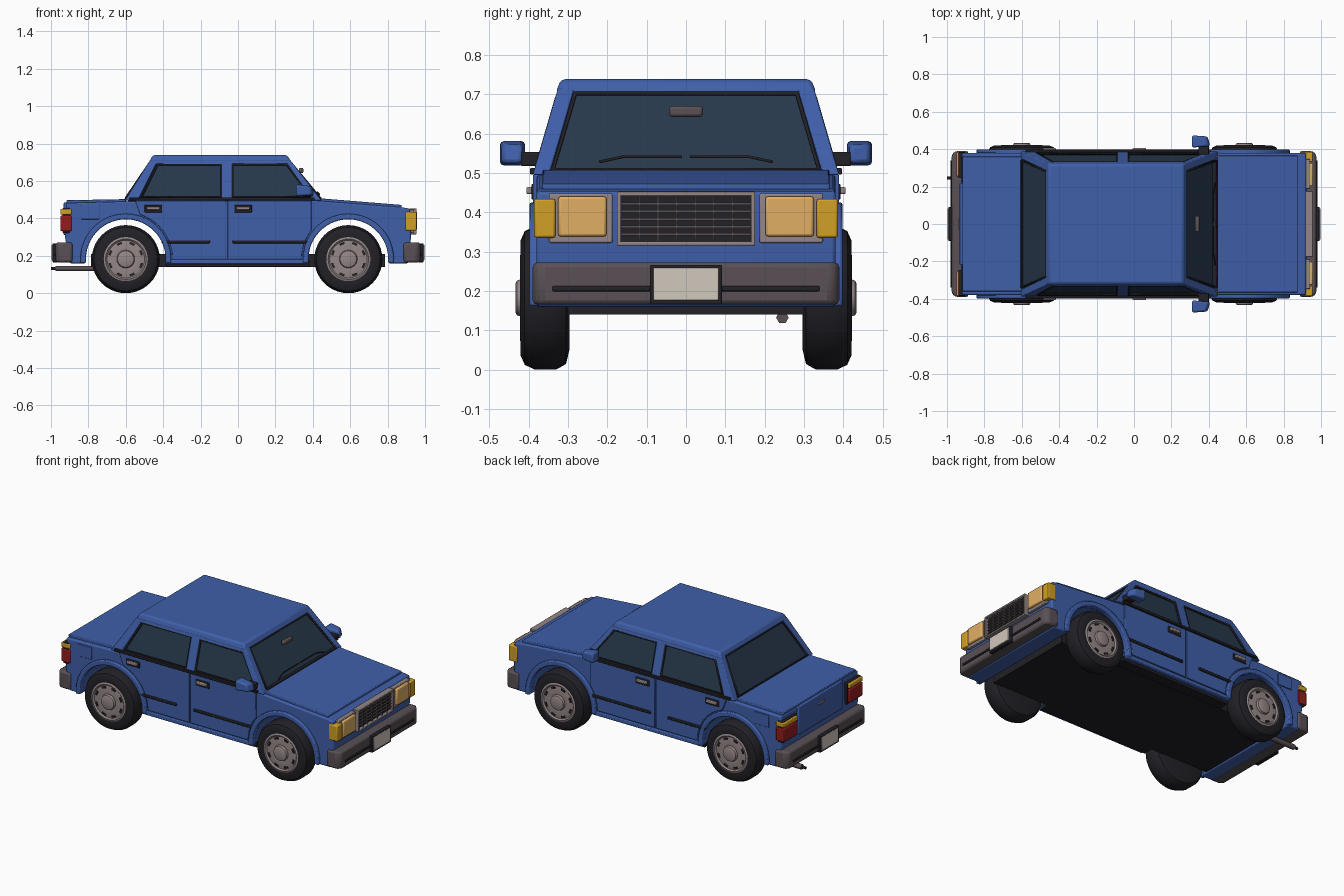
import bpy, bmesh, math
from mathutils import Vector

if "Cube" in bpy.data.objects:
    bpy.data.objects.remove(bpy.data.objects["Cube"])

COL = dict(blue=(.05, .115, .40), glass=(.02, .04, .07), black=(.015, .015, .02), bumper=(.10, .08, .09),
           rim=(.30, .24, .24), tan=(.75, .43, .13), amber=(.64, .35, .02), red=(.30, .012, .012), plate=(.64, .58, .51))
MAT = {}
for n, c in COL.items():
    MAT[n] = bpy.data.materials.new(n + "_paint")
    MAT[n].diffuse_color = (*c, 1)

def finish(name, bm, mat, bevel=0.0, smooth=False):
    bmesh.ops.recalc_face_normals(bm, faces=bm.faces)
    me = bpy.data.meshes.new(name)
    bm.to_mesh(me)
    bm.free()
    ob = bpy.data.objects.new(name, me)
    bpy.context.collection.objects.link(ob)
    me.materials.append(MAT[mat])
    if bevel:
        m = ob.modifiers.new("bevel", 'BEVEL')
        m.width, m.segments, m.limit_method = bevel, 2, 'ANGLE'
        m.angle_limit = math.radians(40)
    if bevel or smooth:
        bpy.ops.object.select_all(action='DESELECT')
        ob.select_set(True)
        bpy.context.view_layer.objects.active = ob
        bpy.ops.object.shade_smooth_by_angle(angle=math.radians(35))
    return ob

def loft(name, a, b, mat, bevel=0.0):
    """Solid between two matching outlines."""
    bm = bmesh.new()
    va, vb = [bm.verts.new(p) for p in a], [bm.verts.new(p) for p in b]
    bm.faces.new(va)
    bm.faces.new(vb)
    for i in range(len(va)):
        j = (i + 1) % len(va)
        bm.faces.new((va[i], va[j], vb[j], vb[i]))
    return finish(name, bm, mat, bevel)

def prism(name, pts, y0, y1, mat, bevel=0.0):
    return loft(name, [(x, y0, z) for x, z in pts], [(x, y1, z) for x, z in pts], mat, bevel)

def box(name, x, y, z, mat, bevel=0.0):
    return prism(name, [(x[0], z[0]), (x[1], z[0]), (x[1], z[1]), (x[0], z[1])], y[0], y[1], mat, bevel)

def arc(cx, cz, r, a0, a1, n=20):
    return [(cx + r * math.cos(math.radians(a0 + (a1 - a0) * i / n)),
             cz + r * math.sin(math.radians(a0 + (a1 - a0) * i / n))) for i in range(n + 1)]

def tube(name, pts, r, mat, cyclic=False):
    cu = bpy.data.curves.new(name, 'CURVE')
    cu.dimensions, cu.bevel_depth, cu.bevel_resolution, cu.use_fill_caps = '3D', r, 1, True
    sp = cu.splines.new('POLY')
    sp.points.add(len(pts) - 1)
    for p, q in zip(sp.points, pts):
        p.co = (*q, 1)
    sp.use_cyclic_u = cyclic
    ob = bpy.data.objects.new(name, cu)
    bpy.context.collection.objects.link(ob)
    cu.materials.append(MAT[mat])
    return ob

def lathe(name, prof, cx, cz, s, mat, n=40):
    """Spin (radius, y) profile about the wheel axle."""
    bm = bmesh.new()
    rings = [[bm.verts.new((cx + r * math.cos(2 * math.pi * i / n), s * y, cz + r * math.sin(2 * math.pi * i / n)))
              for i in range(n)] for r, y in prof]
    for a, b in zip(rings, rings[1:]):
        for i in range(n):
            j = (i + 1) % n
            bm.faces.new((a[i], a[j], b[j], b[i]))
    bm.faces.new(rings[0])
    bm.faces.new(rings[-1])
    return finish(name, bm, mat, smooth=True)

FX, RX, WZ, WR = .59, -.60, .182, .182

# Main body with open wheel tunnels
body = [(-.90, .16)] + arc(RX, WZ, .216, 186, -6) + arc(FX, WZ, .216, 186, -6) + [
    (.91, .16), (.925, .30), (.92, .452), (.87, .46), (.42, .495), (-.62, .49), (-.92, .482), (-.925, .30)]
prism("body", body, -.38, .38, "blue", .008)
box("floor_pan", (-.785, .785), (-.30, .30), (.14, .21), "black")
box("floor_centre", (-.385, .385), (-.365, .365), (.142, .17), "black")

# Hood, trunk lid, cowl
prism("hood", [(.43, .492), (.43, .508), (.875, .472), (.875, .455)], -.365, .365, "blue", .004)
prism("trunk_lid", [(-.60, .485), (-.60, .503), (-.918, .497), (-.918, .48)], -.36, .36, "blue", .004)
box("trunk_panel", (-.932, -.91), (-.22, .22), (.31, .485), "blue", .005)
box("trunk_handle", (-.938, -.925), (-.03, .03), (.425, .437), "rim", .002)
box("cowl", (.40, .45), (-.36, .36), (.49, .507), "black", .003)

# Cabin: glass core, roof, pillars
def side_y(z):
    return .388 - (z - .5) * .29

def ring(x0, x1, hy, z):
    return [(x0, -hy, z), (x1, -hy, z), (x1, hy, z), (x0, hy, z)]

loft("window_glass", ring(-.592, .432, .372, .49), ring(-.455, .265, .308, .715), "glass")
loft("roof", ring(-.475, .285, .332, .702), ring(-.455, .262, .318, .738), "blue", .010)
pillars = {"a_pillar": [(.40, .495), (.447, .495), (.277, .715), (.245, .715)],
           "b_pillar": [(-.09, .495), (-.03, .495), (-.03, .715), (-.09, .715)],
           "c_pillar": [(-.605, .495), (-.535, .495), (-.425, .715), (-.468, .715)],
           "window_header": [(-.45, .688), (.28, .688), (.265, .715), (-.45, .715)]}
windows = {"rear_window": [(-.515, .515), (-.43, .688), (-.092, .688), (-.092, .515)],
           "front_window": [(-.028, .515), (-.028, .688), (.262, .688), (.388, .515)]}
for s in (-1, 1):
    for n, q in pillars.items():
        loft(n, [(x, s * side_y(z), z) for x, z in q], [(x, s * (side_y(z) - .042), z) for x, z in q], "blue", .004)
    for n, q in windows.items():
        tube(n + "_seal", [(x, s * (side_y(z) - .006), z) for x, z in q], .007, "black", True)
for n, x0, x1 in (("windshield", .440, .278), ("back_glass", -.600, -.468)):
    tube(n + "_seal", [(x0, -.338, .507), (x1, -.282, .702), (x1, .282, .702), (x0, .338, .507)], .007, "black", True)
box("cabin_mirror", (.325, .35), (-.043, .043), (.642, .67), "bumper", .008)
for y in (-.22, .01):
    tube("wiper_blade", [(.436, y, .528), (.425, y + .06, .541), (.425, y + .21, .541)] if y < 0 else
         [(.425, y, .541), (.425, y + .15, .541), (.436, y + .21, .528)], .004, "black")

# Sides: doors, flares, trim, mirrors
rear_door = [(-.064, .495), (-.064, .185), (-.36, .185)] + arc(RX, WZ, .25, 2, 72, 10) + [(-.55, .495)]
front_door = [(-.056, .495), (-.056, .185), (.34, .185)] + arc(FX, WZ, .25, 178, 142, 6) + [(.393, .495)]
for s in (-1, 1):
    prism("rear_door", rear_door, s * .37, s * .389, "blue", .003)
    prism("front_door", front_door, s * .37, s * .389, "blue", .003)
    for cx in (FX, RX):
        prism("arch_flare", arc(cx, WZ, .213, -5, 185, 28) + arc(cx, WZ, .243, 185, -5, 28),
              s * .36, s * .398, "blue", .006)
    box("sill", (-.385, .375), (s * .365, s * .393), (.155, .18), "blue", .005)
    box("belt_trim", (-.58, .41), (s * .37, s * .397), (.496, .512), "black", .003)
    for x in ((-.41, -.15), (-.03, .37)):
        box("door_moulding", x, (s * .38, s * .398), (.267, .283), "black", .004)
    for x in (-.50, -.02):
        box("handle_recess", (x, x + .095), (s * .38, s * .393), (.432, .472), "black", .004)
        box("door_handle", (x + .012, x + .083), (s * .385, s * .406), (.446, .464), "rim", .004)
    box("fuel_flap", (-.84, -.74), (s * .37, s * .386), (.395, .47), "blue", .003)
    box("mirror_stem", (.345, .40), (s * .36, s * .42), (.517, .553), "black", .004)
    loft("door_mirror", [(x, s * y, z) for x, y, z in ((.31, .41, .518), (.31, .474, .518), (.31, .474, .582), (.31, .408, .582))],
         [(x, s * y, z) for x, y, z in ((.41, .418, .525), (.395, .468, .525), (.385, .468, .572), (.40, .416, .572))], "blue", .010)

# Wheels
tyre = [(.06, .296), (.13, .296), (.168, .305), (.182, .33), (.182, .385), (.17, .41), (.145, .421), (.118, .418), (.112, .40)]
rim = [(.118, .38), (.118, .418), (.108, .422), (.10, .414), (.06, .420), (.048, .418), (.044, .430), (.036, .434), (.005, .434)]
for cx in (FX, RX):
    for s in (-1, 1):
        lathe("tyre", tyre, cx, WZ, s, "black")
        lathe("wheel_rim", rim, cx, WZ, s, "rim")
        for k in range(8):
            a = k * 45 + 22.5
            prism("rim_slot", arc(cx, WZ, .083, a - 9, a + 9, 3) + arc(cx, WZ, .095, a + 9, a - 9, 3),
                  s * .40, s * .4195, "black")

# Bumpers, strips and blank plates
for e, n in ((1, "front"), (-1, "rear")):
    out = [(.885, .39), (.955, .39), (.975, .37), (.975, -.37), (.955, -.39), (.885, -.39)]
    loft(n + "_bumper", [(e * x, y, .165) for x, y in out], [(e * x, y, .272) for x, y in out], "bumper", .012)
    box(n + "_bumper_strip", (e * .96, e * .981), (-.34, .34), (.199, .212), "black", .003)
    box(n + "_plate_frame", (e * .965, e * .992), (-.092, .092), (.165, .266), "black", .004)
    box(n + "_plate", (e * .98, e * .997), (-.083, .083), (.176, .258), "plate", .003)

# Front face: grille and lamps
box("grille_back", (.90, .935), (-.165, .165), (.322, .445), "black")
gx = (.915, .955)
for z in (.315, .441):
    box("grille_frame", gx, (-.176, .176), (z, z + .011), "rim", .003)
for s in (-1, 1):
    box("grille_frame", gx, (s * .165, s * .176), (.315, .452), "rim", .003)
    box("headlamp_surround", (.90, .942), (s * .187, s * .348), (.322, .448), "rim", .004)
    box("headlamp", (.92, .957), (s * .202, s * .325), (.338, .440), "tan", .007)
    box("turn_signal", (.895, .955), (s * .332, s * .386), (.335, .434), "amber", .006)
    # Tail lamps
    box("tail_lamp_housing", (-.938, -.90), (s * .245, s * .384), (.322, .455), "black", .004)
    box("tail_lamp", (-.950, -.89), (s * .255, s * .386), (.332, .415), "red", .005)
    box("rear_signal", (-.950, -.89), (s * .255, s * .386), (.420, .450), "amber", .005)
for i in range(1, 6):
    z = .324 + i * .0195
    box("grille_bar", (.93, .944), (-.166, .166), (z - .003, z + .003), "bumper")
for i in range(1, 7):
    y = -.166 + i * .0474
    box("grille_post", (.93, .947), (y - .002, y + .002), (.322, .445), "bumper")

# Exhaust
tube("exhaust_pipe", [(-.76, .245, .132), (-.975, .245, .132)], .016, "bumper")
tube("exhaust_tip", [(-.97, .245, .132), (-1.0, .245, .132)], .008, "black")

for m in bpy.data.materials:
    if m.users and not m.is_grease_pencil:
        m.use_nodes = True
        m.node_tree.nodes["Principled BSDF"].inputs["Base Color"].default_value = m.diffuse_color
